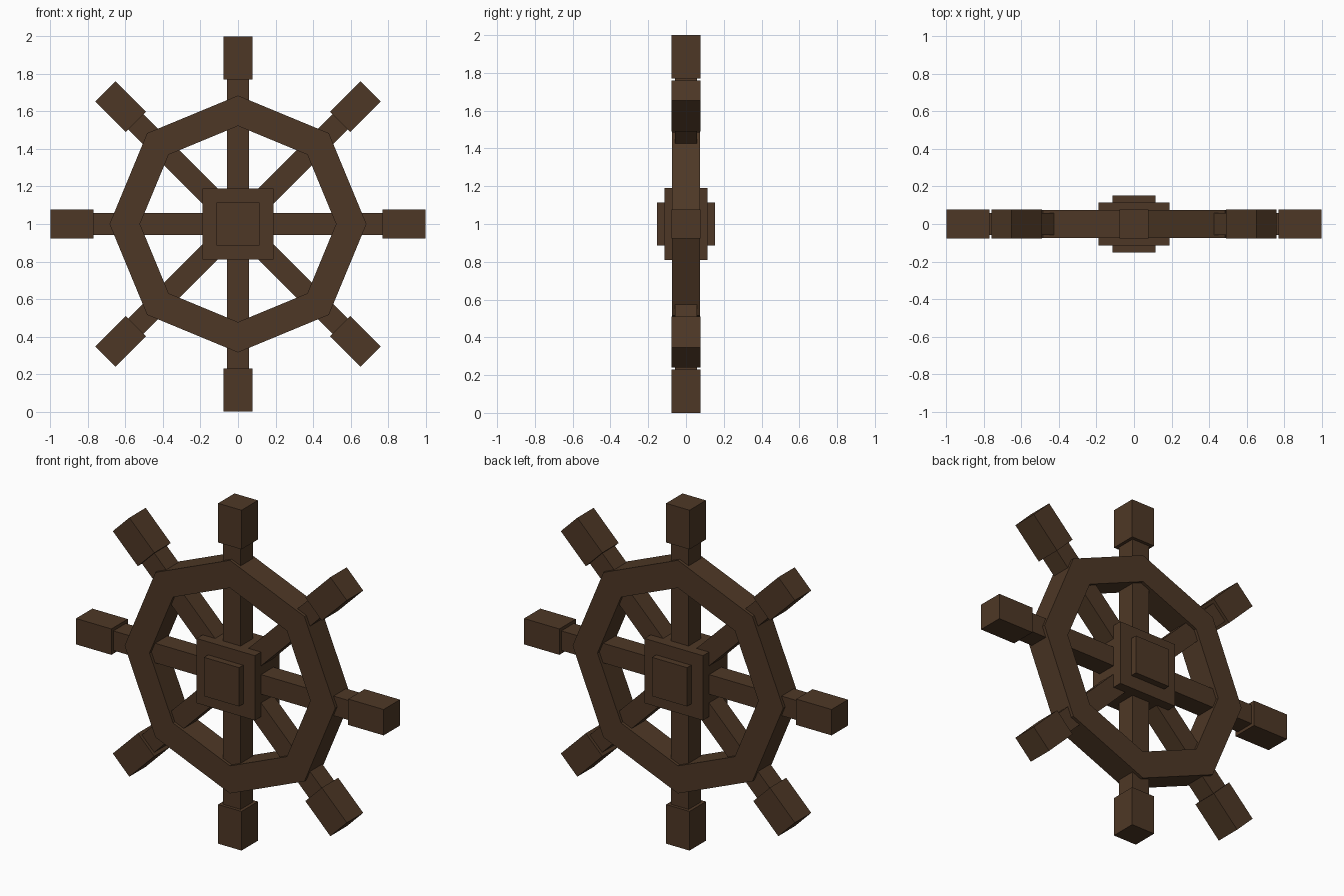
import bpy, bmesh, math
from mathutils import Matrix, Vector

if "Cube" in bpy.data.objects:
    bpy.data.objects.remove(bpy.data.objects["Cube"])

wood = bpy.data.materials.new("dark brown wood")
wood.diffuse_color = (0.076, 0.039, 0.019, 1)
wood.use_nodes = True
wood.node_tree.nodes["Principled BSDF"].inputs["Base Color"].default_value = wood.diffuse_color
CENTRE = Vector((0, 0, 1))


def finish(name, bm):
    bmesh.ops.recalc_face_normals(bm, faces=bm.faces)
    me = bpy.data.meshes.new(name)
    bm.to_mesh(me)
    bm.free()
    me.materials.append(wood)
    ob = bpy.data.objects.new(name, me)
    bpy.context.collection.objects.link(ob)
    return ob


def box(name, size, radius=0.0, angle=0.0):
    """Box pushed out along z by radius, then turned about the wheel axle."""
    bm = bmesh.new()
    bmesh.ops.create_cube(bm, size=1)
    m = (Matrix.Translation(CENTRE) @ Matrix.Rotation(angle, 4, 'Y')
         @ Matrix.Translation((0, 0, radius)) @ Matrix.Diagonal((*size, 1)))
    bmesh.ops.transform(bm, matrix=m, verts=bm.verts)
    return finish(name, bm)


# Octagonal rim: a rectangular section swept through eight corners
R_OUT, R_IN, HALF = 0.685, 0.523, 0.075
section = [(R_OUT, -HALF), (R_OUT, HALF), (R_IN, HALF), (R_IN, -HALF)]
bm = bmesh.new()
loops = []
for i in range(8):
    a = i * math.pi / 4
    loops.append([bm.verts.new(CENTRE + Vector((r * math.sin(a), y, r * math.cos(a))))
                  for r, y in section])
for i in range(8):
    p, q = loops[i], loops[(i + 1) % 8]
    for j in range(4):
        k = (j + 1) % 4
        bm.faces.new((p[j], p[k], q[k], q[j]))
finish("rim", bm)

# Spokes and grips
for i in range(8):
    a = i * math.pi / 4
    box(f"spoke_{i + 1}", (0.115, 0.115, 0.70), 0.45, a)
    box(f"grip_{i + 1}", (0.152, 0.152, 0.23), 0.885, a)

# Hub block with a raised boss on both faces
box("hub", (0.38, 0.228, 0.38))
box("hub_boss", (0.228, 0.305, 0.228))
